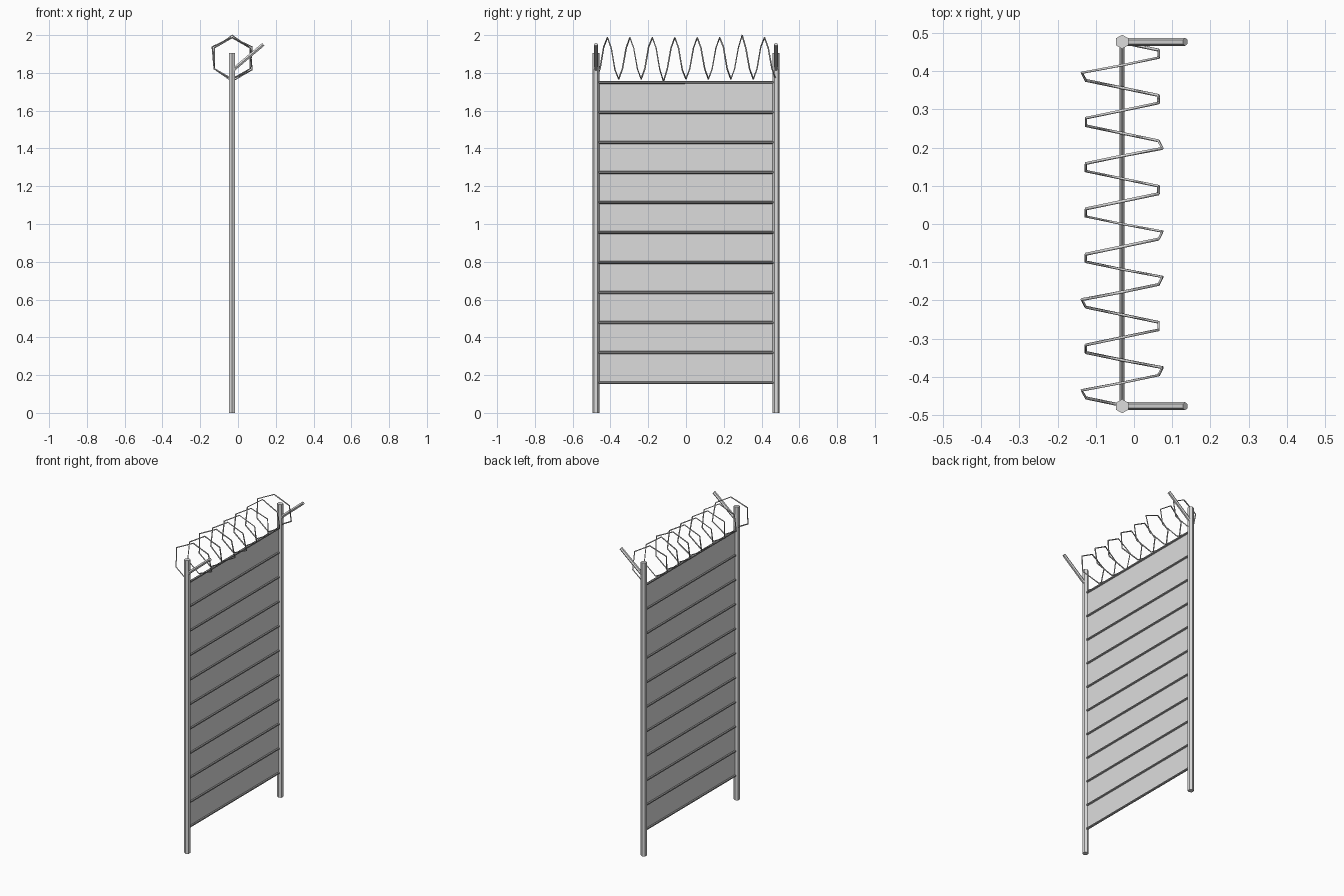
import bpy, math
from mathutils import Vector

if "Cube" in bpy.data.objects:
    bpy.data.objects.remove(bpy.data.objects["Cube"])

X = -0.031          # plane of the fence
Y = 0.477           # post position


def material(name, v):
    m = bpy.data.materials.new(name)
    m.diffuse_color = (v, v, v, 1)
    m.use_nodes = True
    m.node_tree.nodes["Principled BSDF"].inputs["Base Color"].default_value = m.diffuse_color
    return m


grey = material("galvanised grey", 0.72)
dark = material("dark rail grey", 0.3)


def rod(name, a, b, radius, mat, sides=6):
    a, b = Vector(a), Vector(b)
    d = b - a
    bpy.ops.mesh.primitive_cylinder_add(vertices=sides, radius=radius, depth=d.length,
                                        location=(a + b) / 2)
    o = bpy.context.object
    o.name = name
    o.rotation_mode = 'QUATERNION'
    o.rotation_quaternion = Vector((0, 0, 1)).rotation_difference(d)
    o.data.materials.append(mat)
    return o


# posts and slanted top arms
for side, s in (("near", -1), ("far", 1)):
    rod(side + "_post", (X, s * Y, 0), (X, s * Y, 1.905), 0.0185, grey)
    rod(side + "_arm", (X, s * Y, 1.812), (0.134, s * Y, 1.951), 0.0105, grey)

# mesh panel
z0, z1 = 0.16, 1.75
me = bpy.data.meshes.new("panel")
me.from_pydata([(X, -Y, z0), (X, Y, z0), (X, Y, z1), (X, -Y, z1)], [], [(0, 1, 2, 3)])
me.materials.append(grey)
panel = bpy.data.objects.new("panel", me)
bpy.context.collection.objects.link(panel)

# horizontal rails
for i in range(11):
    z = z0 + (z1 - z0) * i / 10
    rod("rail", (X, -Y, z), (X, Y, z), 0.0075, dark)

# coiled wire: six points per turn, a few corners poking outwards
turns, n = 8, 48
spikes = {2, 5, 14, 17, 18, 23, 34, 39, 44}
cu = bpy.data.curves.new("wire_coil", 'CURVE')
cu.dimensions = '3D'
cu.bevel_depth = 0.004
cu.bevel_resolution = 0
cu.use_fill_caps = True
sp = cu.splines.new('POLY')
sp.points.add(n)
for k in range(n + 1):
    a = math.tau * k / (n / turns)
    r = 0.110 + (0.012 if k in spikes else 0)
    sp.points[k].co = (X - r * math.sin(a), -0.475 + 0.95 * k / n, 1.877 - r * math.cos(a), 1)
cu.materials.append(grey)
coil = bpy.data.objects.new("wire_coil", cu)
bpy.context.collection.objects.link(coil)
bpy.ops.object.select_all(action='DESELECT')
coil.select_set(True)
bpy.context.view_layer.objects.active = coil
bpy.ops.object.convert(target='MESH')
